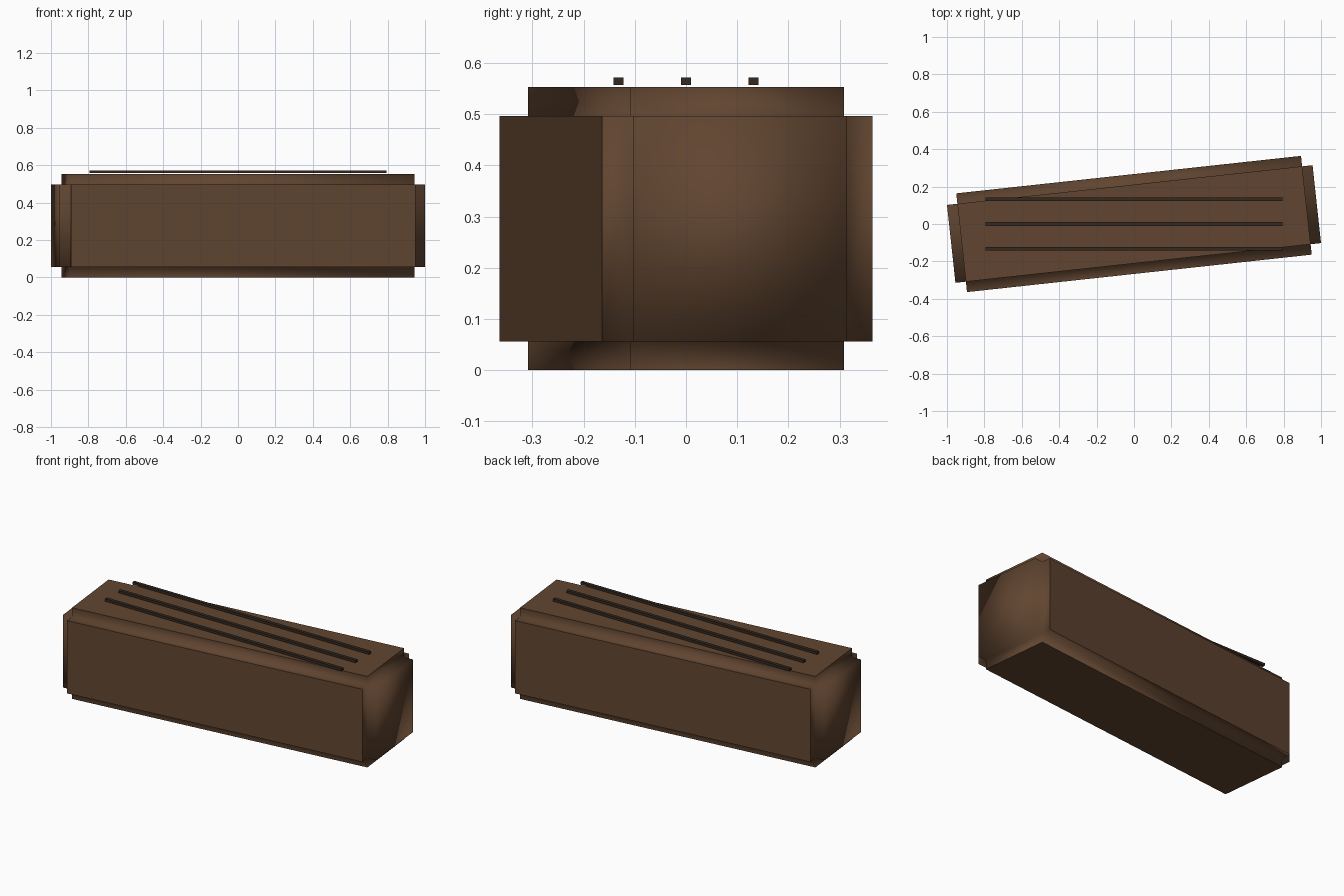
import bpy, bmesh, math
from mathutils import Matrix

if "Cube" in bpy.data.objects:
    bpy.data.objects.remove(bpy.data.objects["Cube"])


def material(name, rgb):
    m = bpy.data.materials.new(name)
    m.diffuse_color = (*rgb, 1)
    m.use_nodes = True
    m.node_tree.nodes["Principled BSDF"].inputs["Base Color"].default_value = m.diffuse_color
    return m


brown = material("warm brown", (0.12, 0.06, 0.03))
dark = material("dark brown", (0.035, 0.022, 0.015))


def add_object(name, bm, mat):
    me = bpy.data.meshes.new(name)
    bm.to_mesh(me)
    bm.free()
    me.materials.append(mat)
    ob = bpy.data.objects.new(name, me)
    bpy.context.collection.objects.link(ob)
    return ob


def box(size):
    bm = bmesh.new()
    bmesh.ops.create_cube(bm, size=1)
    bmesh.ops.scale(bm, vec=size, verts=bm.verts)
    return bm


# Beam body: core box with each side pushed out, leaving stepped edges
STEP = 0.056
bm = box((1.854, 0.419, 0.553 - 2 * STEP))
for f in list(bm.faces):
    f.normal_update()
    n = f.normal.copy()
    res = bmesh.ops.extrude_discrete_faces(bm, faces=[f])
    bmesh.ops.translate(bm, vec=n * STEP, verts=res["faces"][0].verts)
bmesh.ops.recalc_face_normals(bm, faces=bm.faces)
# Long sides, top and bottom are flat; ends and ledges are smooth
for f in bm.faces:
    f.smooth = f.calc_area() < 0.5
body = add_object("beam_body", bm, brown)
body.data.transform(Matrix.Translation((0, 0, 0.2765)) @ Matrix.Rotation(math.radians(6.2), 4, 'Z'))

# Thin grain strips just above the top, running straight along x
for i in (-1, 0, 1):
    bm = box((1.59, 0.02, 0.015))
    bmesh.ops.translate(bm, vec=(0, i * 0.132, 0.5645), verts=bm.verts)
    add_object(f"grain_strip_{i + 2}", bm, dark)
